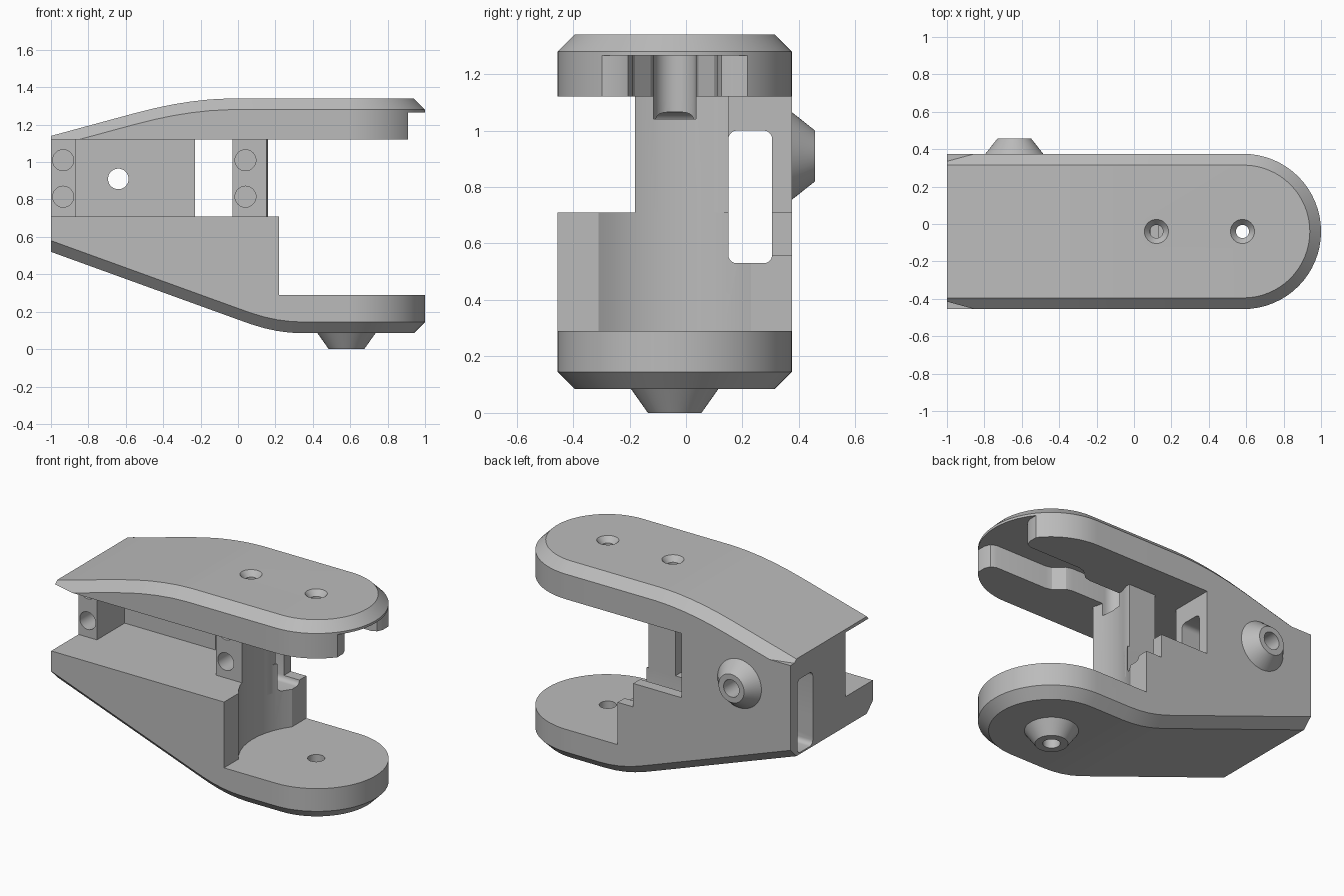
import bpy, bmesh, math
from mathutils import Vector

if "Cube" in bpy.data.objects:
    bpy.data.objects.remove(bpy.data.objects["Cube"], do_unlink=True)

grey = bpy.data.materials.new("plain grey")
grey.use_nodes = True
colour = (0.5, 0.5, 0.5, 1)
grey.diffuse_color = colour
grey.node_tree.nodes["Principled BSDF"].inputs["Base Color"].default_value = colour

MID = -0.04      # centre line of the two arms in y
PIVOT = 0.585    # centre of the rounded arm ends in x


def make(name, bm):
    bmesh.ops.recalc_face_normals(bm, faces=bm.faces)
    mesh = bpy.data.meshes.new(name)
    bm.to_mesh(mesh)
    bm.free()
    obj = bpy.data.objects.new(name, mesh)
    bpy.context.collection.objects.link(obj)
    mesh.materials.append(grey)
    return obj


def prism(name, outline, z0, z1):
    bm = bmesh.new()
    face = bm.faces.new([bm.verts.new((x, y, z0)) for x, y in outline])
    ext = bmesh.ops.extrude_face_region(bm, geom=[face])
    verts = [v for v in ext["geom"] if isinstance(v, bmesh.types.BMVert)]
    bmesh.ops.translate(bm, verts=verts, vec=(0, 0, z1 - z0))
    return make(name, bm)


def box(name, x0, x1, y0, y1, z0, z1):
    return prism(name, [(x0, y0), (x1, y0), (x1, y1), (x0, y1)], z0, z1)


def cone(name, start, end, r0, r1):
    """Cylinder or cone between two points."""
    a, b = Vector(start), Vector(end)
    bm = bmesh.new()
    bmesh.ops.create_cone(bm, cap_ends=True, segments=48, radius1=r0, radius2=r1,
                          depth=(b - a).length)
    turn = (b - a).to_track_quat("Z", "Y").to_matrix()
    bmesh.ops.rotate(bm, verts=bm.verts, matrix=turn)
    bmesh.ops.translate(bm, verts=bm.verts, vec=(a + b) / 2)
    return make(name, bm)


def arm(name, profile, flat, chamfer):
    """Round-ended arm: flat on one side, chamfered curved profile on the other."""
    def ring(radius):
        side = [(x, -radius) for x, z in profile]
        n = 32
        arc = [(PIVOT + radius * math.sin(math.pi * i / n),
                -radius * math.cos(math.pi * i / n)) for i in range(1, n)]
        return side + arc + [(x, radius) for x, z in reversed(profile)]

    def height(x):
        for (xa, za), (xb, zb) in zip(profile, profile[1:]):
            if x <= xb:
                return za + (zb - za) * (x - xa) / (xb - xa)
        return profile[-1][1]

    bm = bmesh.new()
    outer, inner = ring(0.415), ring(0.355)
    rings = [[bm.verts.new((x, MID + y, flat)) for x, y in outer],
             [bm.verts.new((x, MID + y, height(x) + chamfer)) for x, y in outer],
             [bm.verts.new((x, MID + y, height(x))) for x, y in inner]]
    n = len(outer)
    for low, high in zip(rings, rings[1:]):
        for i in range(n):
            j = (i + 1) % n
            bm.faces.new((low[i], low[j], high[j], high[i]))
    bm.faces.new(rings[0])
    cap = rings[2]
    for i in range(n // 2):
        quad = [cap[i], cap[i + 1], cap[n - 2 - i], cap[n - 1 - i]]
        bm.faces.new(list(dict.fromkeys(quad)))
    return make(name, bm)


def cut(cutters, *targets):
    for obj in targets:
        bpy.context.view_layer.objects.active = obj
        for c in cutters:
            mod = obj.modifiers.new("cut", "BOOLEAN")
            mod.operation, mod.solver, mod.object = "DIFFERENCE", "EXACT", c
            bpy.ops.object.modifier_apply(modifier=mod.name)
    for c in cutters:
        bpy.data.objects.remove(c, do_unlink=True)


# Upper and lower arms
top_curve = [(-1, 1.14), (-0.55, 1.262), (-0.45, 1.287), (-0.35, 1.308),
             (-0.25, 1.324), (-0.15, 1.335), (-0.05, 1.34), (PIVOT, 1.34)]
low_curve = [(-1, 0.52), (0, 0.158), (0.07, 0.133), (0.14, 0.112),
             (0.21, 0.097), (0.28, 0.088), (0.35, 0.085), (PIVOT, 0.085)]
top_arm = arm("upper_arm", top_curve, 1.0, -0.06)
base = arm("lower_body", low_curve, 0.71, 0.06)

# Uprights joining the arms
end_post = box("end_post", -1, -0.87, -0.18, 0.375, 0.71, 1.12)
back_plate = box("back_plate", -0.87, -0.23, 0.1, 0.375, 0.71, 1.12)
front_post = box("front_post", -0.03, 0.16, -0.18, 0.15, 0.53, 1.12)

# Bosses on the underside and the back
foot_boss = cone("pivot_boss", (0.58, MID, 0.085), (0.58, MID, 0), 0.155, 0.095)
back_boss = cone("back_boss", (-0.64, 0.375, 0.91), (-0.64, 0.457, 0.91), 0.155, 0.09)

# Upper arm underside, pocket and countersunk holes
cut([box("cutter", -2, 2, -1, 1, 0.5, 1.12)], top_arm)
half = [(1.1, 0.6), (0.91, 0.6), (0.91, 0.2), (0.895, 0.165), (0.86, 0.15),
        (0.5, 0.15), (0.46, 0.14), (0.43, 0.113), (0.4, 0.085), (0.36, 0.075)]
half += [(0.12 - 0.075 * math.sin(a), 0.075 * math.cos(a))
         for a in (math.pi / 16 * i for i in range(8))]
outline = [(x, MID + y) for x, y in half] + [(0.045, MID)]
outline += [(x, MID - y) for x, y in reversed(half)]
cut([prism("cutter", outline, 1.04, 1.265)], top_arm, front_post)
for x in (0.12, 0.58):
    cut([cone("cutter", (x, MID, 1.2), (x, MID, 1.4), 0.035, 0.035),
         cone("cutter", (x, MID, 1.3), (x, MID, 1.35), 0.03, 0.073)], top_arm)

# Clearance above the lower arm
cut([box("cutter", 0.22, 2, -1, 1, 0.29, 2)], base)
cut([cone("cutter", (0.58, MID, 0.29), (0.58, MID, 1.2), 0.45, 0.45)], base, front_post)
cut([box("cutter", 0.11, 1, 0.15, 1, 0.56, 1)], base)

# Cable slot running the whole length, with rounded corners
r, y0, y1, z0, z1 = 0.03, 0.15, 0.305, 0.53, 1.0
bm = bmesh.new()
loop = []
for cy, cz, start in ((y1 - r, z1 - r, 0), (y0 + r, z1 - r, 90),
                      (y0 + r, z0 + r, 180), (y1 - r, z0 + r, 270)):
    for i in range(6):
        a = math.radians(start + i * 18)
        loop.append(bm.verts.new((-1.2, cy + r * math.cos(a), cz + r * math.sin(a))))
ext = bmesh.ops.extrude_face_region(bm, geom=[bm.faces.new(loop)])
bmesh.ops.translate(bm, vec=(2, 0, 0),
                    verts=[v for v in ext["geom"] if isinstance(v, bmesh.types.BMVert)])
cut([make("cutter", bm)], base, end_post, back_plate)

# Screw holes in the posts
for post, x in ((end_post, -0.935), (front_post, 0.04)):
    cut([cone("cutter", (x, -0.3, z), (x, 0.04, z), 0.056, 0.056)
         for z in (0.815, 1.01)], post)

# Holes through the bosses
cut([cone("cutter", (0.58, MID, -0.1), (0.58, MID, 0.5), 0.05, 0.05)], base, foot_boss)
cut([cone("cutter", (-0.64, -0.1, 0.91), (-0.64, 0.6, 0.91), 0.055, 0.055)],
    back_plate, back_boss)

# Smooth the curved faces and keep the edges sharp
for obj in bpy.context.view_layer.objects:
    obj.select_set(False)
for obj in (top_arm, base, end_post, back_plate, front_post, foot_boss, back_boss):
    obj.select_set(True)
    bpy.context.view_layer.objects.active = obj
bpy.ops.object.shade_smooth_by_angle(angle=math.radians(25))
